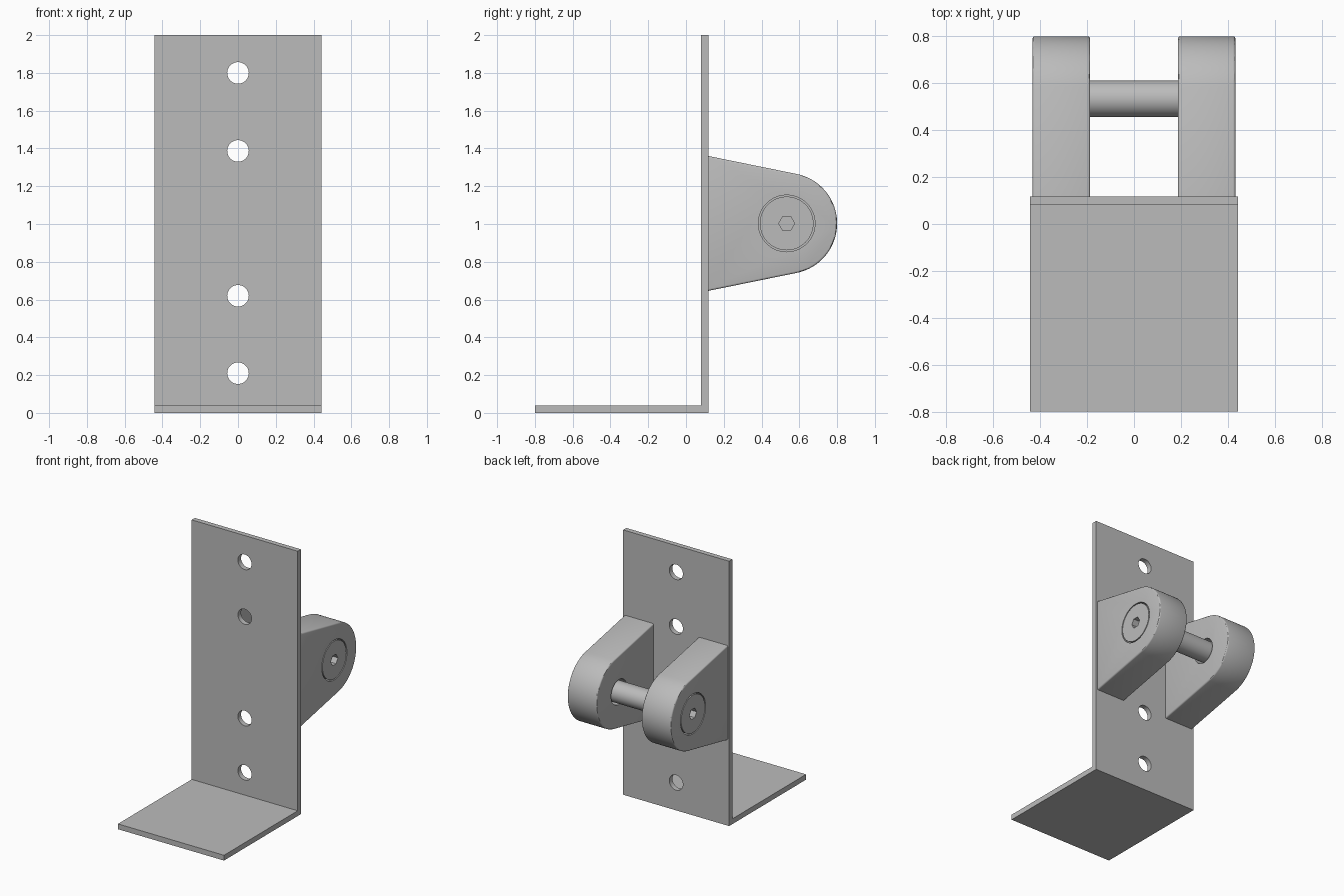
import bpy, bmesh, math
from mathutils import Matrix, Vector

old = bpy.data.objects.get("Cube")
if old:
    bpy.data.objects.remove(old, do_unlink=True)

grey = bpy.data.materials.new("plain_grey")
grey.use_nodes = True
colour = (0.5, 0.5, 0.5, 1)
grey.diffuse_color = colour
grey.node_tree.nodes["Principled BSDF"].inputs["Base Color"].default_value = colour

PIN_Y, PIN_Z = 0.533, 1.003
INNER, OUTER = 0.187, 0.432


def finish(name, bm):
    bmesh.ops.recalc_face_normals(bm, faces=bm.faces)
    mesh = bpy.data.meshes.new(name)
    bm.to_mesh(mesh)
    bm.free()
    mesh.materials.append(grey)
    obj = bpy.data.objects.new(name, mesh)
    bpy.context.collection.objects.link(obj)
    return obj


def extrude_x(name, profile, x0, x1):
    """Extrude a (y, z) outline along x."""
    bm = bmesh.new()
    face = bm.faces.new([bm.verts.new((x0, y, z)) for y, z in profile])
    out = bmesh.ops.extrude_face_region(bm, geom=[face])
    verts = [g for g in out["geom"] if isinstance(g, bmesh.types.BMVert)]
    bmesh.ops.translate(bm, verts=verts, vec=(x1 - x0, 0, 0))
    return finish(name, bm)


def cylinder(name, radius, a, b, sides=64):
    """Round or polygonal bar between two points."""
    a, b = Vector(a), Vector(b)
    axis = b - a
    turn = Matrix.Rotation(math.pi / 2, 4, "Y" if abs(axis.x) > abs(axis.y) else "X")
    bm = bmesh.new()
    bmesh.ops.create_cone(bm, cap_ends=True, segments=sides, radius1=radius,
                          radius2=radius, depth=axis.length,
                          matrix=Matrix.Translation((a + b) / 2) @ turn)
    return finish(name, bm)


def x_bar(name, radius, x0, x1, sides=64):
    return cylinder(name, radius, (x0, PIN_Y, PIN_Z), (x1, PIN_Y, PIN_Z), sides)


def apply(obj, mod):
    bpy.context.view_layer.objects.active = obj
    bpy.ops.object.modifier_apply(modifier=mod.name)


def boolean(obj, other, operation="DIFFERENCE"):
    mod = obj.modifiers.new("boolean", "BOOLEAN")
    mod.operation, mod.solver, mod.object = operation, "EXACT", other
    apply(obj, mod)
    bpy.data.objects.remove(other, do_unlink=True)


def smooth(obj):
    bpy.ops.object.select_all(action="DESELECT")
    obj.select_set(True)
    bpy.context.view_layer.objects.active = obj
    bpy.ops.object.shade_smooth_by_angle(angle=math.radians(30))


# L-shaped bracket with four screw holes
bracket = extrude_x("bracket", [(-0.8, 0), (0.118, 0), (0.118, 2), (0.08, 2),
                                (0.08, 0.04), (-0.8, 0.04)], -0.443, 0.443)
for z in (0.21, 0.62, 1.387, 1.8):
    boolean(bracket, cylinder("hole_cutter", 0.057, (0, 0, z), (0, 0.2, z), 48))
smooth(bracket)

# Tapered arm outline: a rounded end with tangent sides running into the plate
tilt, radius, root = math.radians(11.5), 0.267, 0.1
count = 40
outline = []
for i in range(count + 1):
    t = math.pi / 2 - tilt - i * (math.pi - 2 * tilt) / count
    outline.append((PIN_Y + radius * math.cos(t), PIN_Z + radius * math.sin(t)))
rise = radius * math.cos(tilt) + (outline[0][0] - root) * math.tan(tilt)
outline = [(root, PIN_Z + rise)] + outline + [(root, PIN_Z - rise)]

for side, label in ((1, "left"), (-1, "right")):
    arm = extrude_x(label + "_arm", outline, side * INNER, side * OUTER)
    bevel = arm.modifiers.new("bevel", "BEVEL")
    bevel.width, bevel.segments = 0.01, 3
    bevel.limit_method, bevel.angle_limit = "ANGLE", math.radians(40)
    apply(arm, bevel)
    # Clearance bore and the recess for the pin head
    boolean(arm, x_bar("bore_cutter", 0.094, side * 0.1, side * 0.5))
    boolean(arm, x_bar("recess_cutter", 0.15, side * 0.36, side * 0.5))
    smooth(arm)

# Cross pin with flush heads and hexagonal sockets
pin = x_bar("pin", 0.078, -0.4, 0.4)
for side in (1, -1):
    boolean(pin, x_bar("head", 0.142, side * 0.36, side * OUTER), "UNION")
    boolean(pin, x_bar("socket_cutter", 0.042, side * 0.35, side * 0.5, 6))
smooth(pin)
